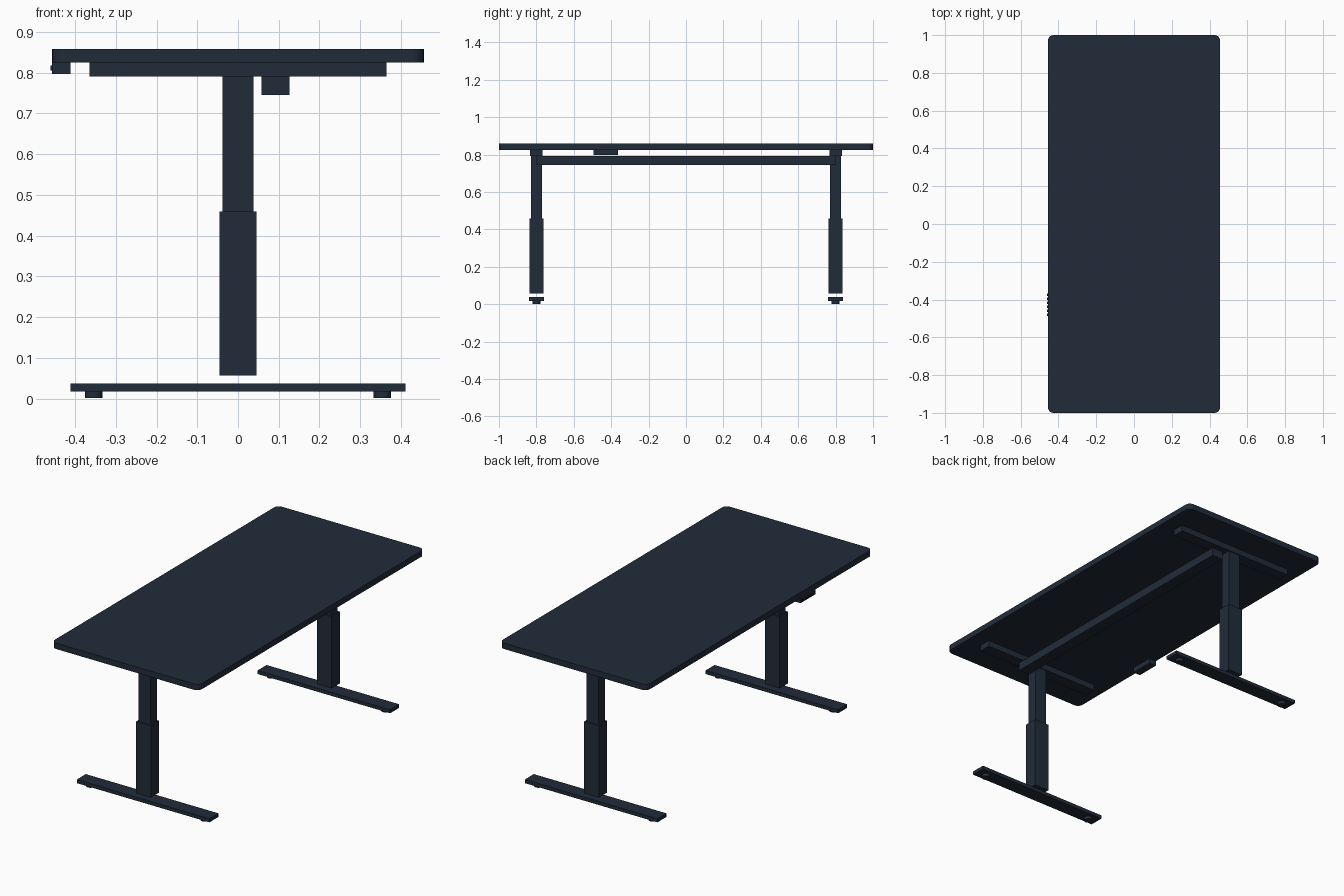
import bpy, bmesh, math
from mathutils import Matrix

if "Cube" in bpy.data.objects:
    bpy.data.objects.remove(bpy.data.objects["Cube"])

mat = bpy.data.materials.new("dark navy")
mat.diffuse_color = (0.0152, 0.0245, 0.041, 1)
mat.use_nodes = True
mat.node_tree.nodes["Principled BSDF"].inputs["Base Color"].default_value = mat.diffuse_color


def finish(name, bm):
    me = bpy.data.meshes.new(name)
    bm.to_mesh(me)
    bm.free()
    me.materials.append(mat)
    ob = bpy.data.objects.new(name, me)
    bpy.context.collection.objects.link(ob)
    return ob


def box(name, x, y, z, corner=0):
    """Box from (min, max) ranges, optionally with rounded vertical corners."""
    bm = bmesh.new()
    bmesh.ops.create_cube(bm, size=1)
    for v in bm.verts:
        v.co = [r[0] + (c + 0.5) * (r[1] - r[0]) for c, r in zip(v.co, (x, y, z))]
    if corner:
        edges = [e for e in bm.edges
                 if abs(e.verts[0].co.z - e.verts[1].co.z) > 1e-4]
        bmesh.ops.bevel(bm, geom=edges, offset=corner, segments=6,
                        profile=0.5, affect='EDGES')
    return finish(name, bm)


def cylinder(name, centre, radius, depth, rot=None, sides=24):
    bm = bmesh.new()
    m = Matrix.Translation(centre) @ (rot or Matrix.Identity(4))
    bmesh.ops.create_cone(bm, cap_ends=True, segments=sides, radius1=radius,
                          radius2=radius, depth=depth, matrix=m)
    return finish(name, bm)


# Table top
box("table_top", (-0.456, 0.456), (-1, 1), (0.825, 0.858), 0.03)

# Crossbar joining the two legs
box("crossbar", (0.058, 0.126), (-0.80, 0.80), (0.745, 0.791))

# Legs: support arm, telescoping column, foot and pads
for side, s in (("left", -1), ("right", 1)):
    yc = 0.8 * s

    def span(w):
        return (yc - w / 2, yc + w / 2)

    box(side + "_support_arm", (-0.365, 0.365), span(0.068), (0.791, 0.825))
    box(side + "_upper_column", (-0.0375, 0.0375), span(0.058), (0.45, 0.791))
    box(side + "_lower_column", (-0.0455, 0.0455), span(0.074), (0.057, 0.459))
    box(side + "_foot", (-0.411, 0.411), span(0.08), (0.017, 0.037))
    for end, e in (("front", -1), ("back", 1)):
        cylinder(f"{side}_{end}_pad", (0.354 * e, yc, 0.0095), 0.022, 0.017)

# Control box with its row of buttons
box("control_box", (-0.456, -0.411), (-0.495, -0.363), (0.797, 0.825))
turn = Matrix.Rotation(math.pi / 2, 4, 'Y')
for i in range(6):
    cylinder(f"button_{i + 1}", (-0.457, -0.374 - 0.0212 * i, 0.811),
             0.006, 0.006, turn, 16)
